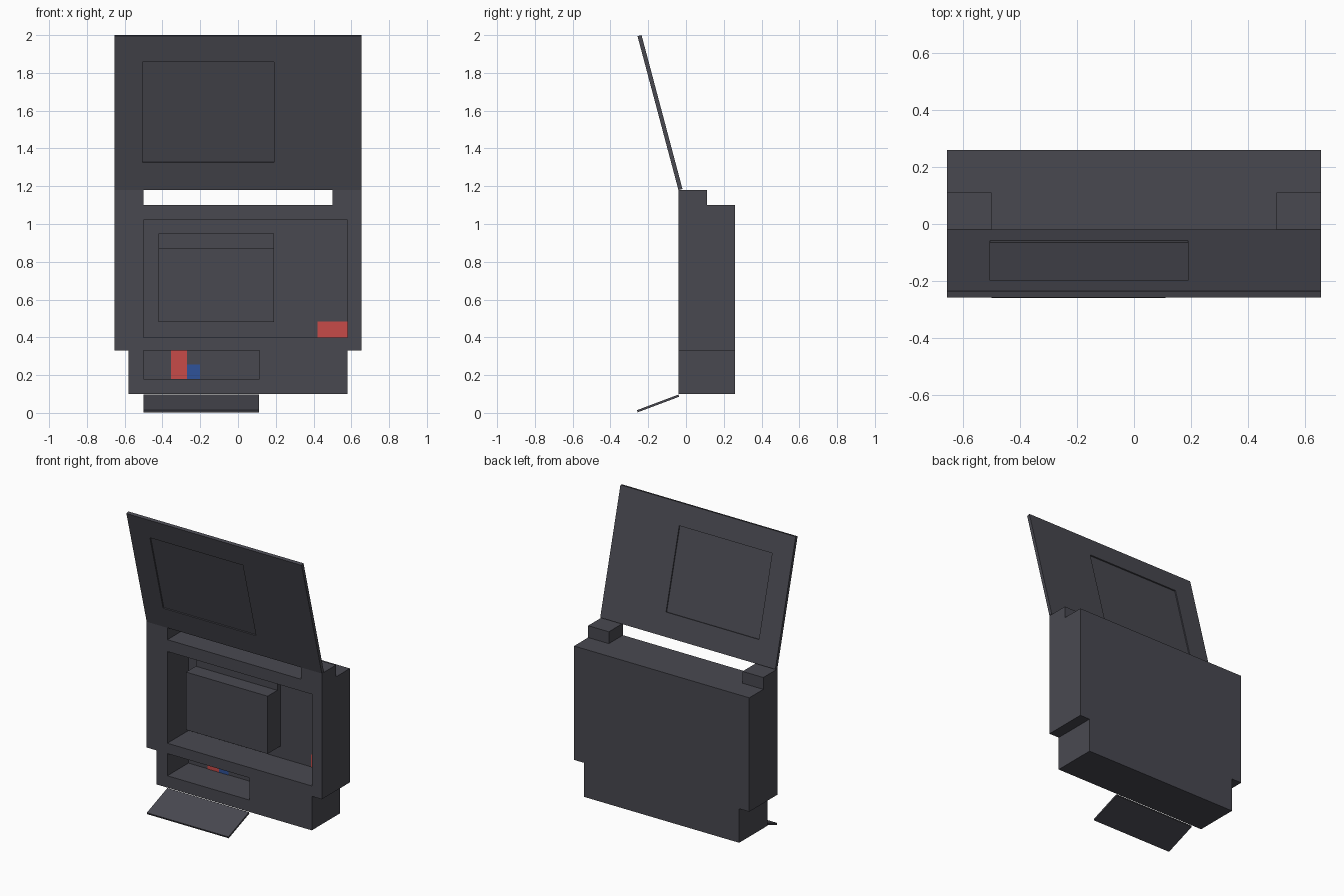
import bpy, bmesh
from mathutils import Matrix, Vector

default = bpy.data.objects.get("Cube")
if default:
    bpy.data.objects.remove(default, do_unlink=True)


def material(name, rgb):
    mat = bpy.data.materials.new(name)
    mat.use_nodes = True
    color = (*rgb, 1.0)
    mat.diffuse_color = color
    mat.node_tree.nodes["Principled BSDF"].inputs["Base Color"].default_value = color
    return mat


charcoal = material("charcoal", (0.066, 0.066, 0.081))
red = material("red", (0.57, 0.07, 0.065))
blue = material("blue", (0.028, 0.085, 0.32))


def finish(name, bm, mat):
    bmesh.ops.recalc_face_normals(bm, faces=bm.faces)
    mesh = bpy.data.meshes.new(name)
    bm.to_mesh(mesh)
    bm.free()
    mesh.materials.append(mat)
    obj = bpy.data.objects.new(name, mesh)
    bpy.context.collection.objects.link(obj)
    return obj


def box(name, x, y, z, mat=charcoal):
    """Box from (low, high) ranges along each axis."""
    bm = bmesh.new()
    size = Vector((x[1] - x[0], y[1] - y[0], z[1] - z[0]))
    middle = Vector((sum(x), sum(y), sum(z))) / 2
    bmesh.ops.create_cube(bm, size=1, matrix=Matrix.Translation(middle) @ Matrix.Diagonal(size).to_4x4())
    return finish(name, bm, mat)


def cut(target, x, y, z):
    """Sink a box-shaped recess into the target."""
    cutter = box("recess_cutter", x, y, z)
    cutter.hide_render = True
    mod = target.modifiers.new("recess", 'BOOLEAN')
    mod.operation = 'DIFFERENCE'
    mod.solver = 'EXACT'
    mod.object = cutter
    bpy.context.view_layer.objects.active = target
    bpy.ops.object.modifier_apply(modifier=mod.name)
    bpy.data.objects.remove(cutter, do_unlink=True)


FRONT, BACK, RECESS = -0.04, 0.26, 0.185
WIDE, NARROW = 0.655, 0.58

# Cabinet: stepped outline extruded front to back
half = [(NARROW, 0.10), (NARROW, 0.33), (WIDE, 0.33), (WIDE, 1.10)]
outline = half + [(-x, z) for x, z in reversed(half)]
bm = bmesh.new()
face = bm.faces.new([bm.verts.new((x, FRONT, z)) for x, z in outline])
extruded = bmesh.ops.extrude_face_region(bm, geom=[face])["geom"]
bmesh.ops.translate(bm, vec=(0, BACK - FRONT, 0),
                    verts=[v for v in extruded if isinstance(v, bmesh.types.BMVert)])
cabinet = finish("cabinet", bm, charcoal)

# Main bay and lower dispensing slot
cut(cabinet, (-0.50, NARROW), (FRONT - 0.1, RECESS), (0.40, 1.02))
cut(cabinet, (-0.50, 0.115), (FRONT - 0.1, RECESS), (0.18, 0.33))

# Hinge blocks on the top corners
for side, sign in (("left", 1), ("right", -1)):
    box(side + "_hinge_block", sorted((sign * 0.50, sign * WIDE)), (FRONT, 0.11), (1.10, 1.18))

# Box and taller backing plate inside the main bay
box("inner_box", (-0.42, 0.19), (0.045, 0.15), (0.48, 0.87))
box("inner_back_plate", (-0.42, 0.19), (0.149, RECESS + 0.001), (0.48, 0.95))

# Coloured plates on the recess back walls
for name, x, z, mat in (("bay_button", (0.42, NARROW), (0.40, 0.485), red),
                        ("slot_red_plate", (-0.355, -0.27), (0.18, 0.33), red),
                        ("slot_blue_plate", (-0.27, -0.20), (0.18, 0.255), blue)):
    box(name, x, (RECESS - 0.003, RECESS + 0.001), z, mat)

# Raised lid, leaning forward, with a thin pane sunk from both sides
lid = box("lid", (-WIDE, WIDE), (0, 0.022), (0, 0.843))
for depth in ((-0.05, 0.008), (0.014, 0.07)):
    cut(lid, (-0.505, 0.19), depth, (0.152, 0.70))
lid.location = (0, FRONT, 1.18)
lid.rotation_euler.x = 0.26

# Drop-down tray below the slot
tray = box("tray", (-0.50, 0.11), (-0.235, 0), (-0.012, 0))
tray.location = (0, FRONT, 0.097)
tray.rotation_euler.x = 0.36
